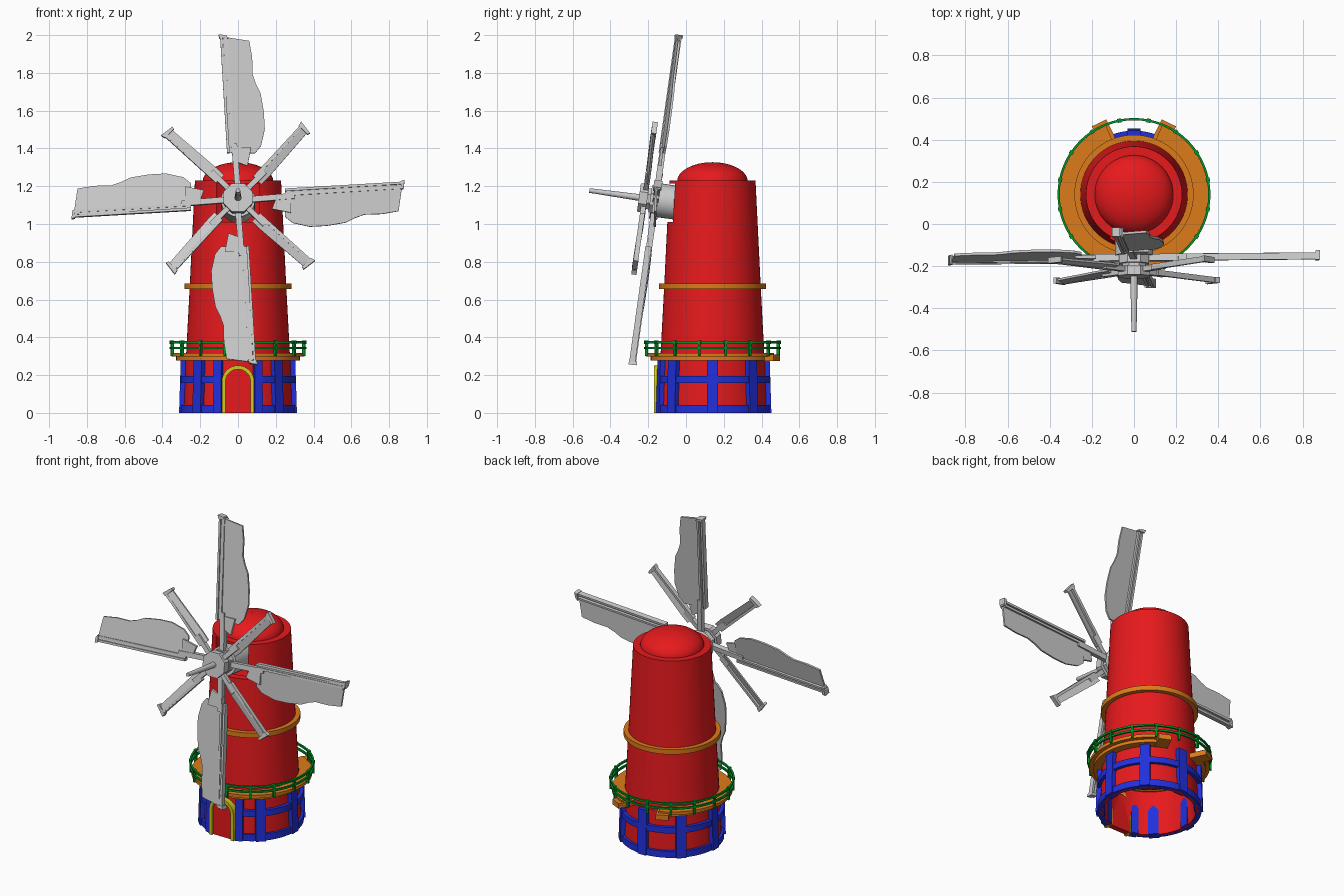
import bpy, bmesh
from math import sin, cos, pi, radians
from mathutils import Matrix

if "Cube" in bpy.data.objects:
    bpy.data.objects.remove(bpy.data.objects["Cube"])

CY = 0.14  # tower axis y


def mat(name, c):
    m = bpy.data.materials.new(name)
    m.diffuse_color = (*c, 1)
    m.use_nodes = True
    m.node_tree.nodes["Principled BSDF"].inputs["Base Color"].default_value = m.diffuse_color
    return m


RED = mat("red", (0.8, 0.01, 0.012))
BLUE = mat("blue", (0.015, 0.03, 0.72))
ORANGE = mat("orange", (0.72, 0.2, 0.01))
GREEN = mat("green", (0.0, 0.3, 0.02))
YELLOW = mat("yellow", (0.65, 0.6, 0.01))


def finish(name, bm, m, smooth=False):
    bmesh.ops.recalc_face_normals(bm, faces=bm.faces)
    me = bpy.data.meshes.new(name)
    bm.to_mesh(me)
    bm.free()
    ob = bpy.data.objects.new(name, me)
    bpy.context.collection.objects.link(ob)
    if m:
        me.materials.append(m)
    if smooth:
        bpy.ops.object.select_all(action='DESELECT')
        ob.select_set(True)
        bpy.context.view_layer.objects.active = ob
        bpy.ops.object.shade_smooth_by_angle(angle=radians(35))
    return ob


def sweep(name, prof, m, a0=0, a1=360, n=64, mtx=None):
    """Sweep a closed (r, z) profile around the tower axis."""
    bm = bmesh.new()
    full = a1 - a0 >= 360
    rings = []
    for i in range(n if full else n + 1):
        a = radians(a0 + (a1 - a0) * i / n)
        rings.append([bm.verts.new((r * cos(a), r * sin(a), z)) for r, z in prof])
    k = len(prof)
    for i in range(n):
        A, B = rings[i], rings[(i + 1) % len(rings)]
        for j in range(k):
            bm.faces.new((A[j], A[(j + 1) % k], B[(j + 1) % k], B[j]))
    if not full:
        bm.faces.new(rings[0])
        bm.faces.new(rings[-1])
    bm.transform(mtx or Matrix.Translation((0, CY, 0)))
    return finish(name, bm, m, True)


def ring(name, r0, r1, z0, z1, m, **kw):
    return sweep(name, [(r0, z0), (r1, z0), (r1, z1), (r0, z1)], m, **kw)


def prism(name, pts, y0, y1, m=None, mtx=None, skew=0):
    """Extrude an (x, z) outline from y0 to y1."""
    bm = bmesh.new()
    A = [bm.verts.new((x, y0 + skew * z, z)) for x, z in pts]
    B = [bm.verts.new((x, y1 + skew * z, z)) for x, z in pts]
    bm.faces.new(A)
    bm.faces.new(B)
    k = len(pts)
    for i in range(k):
        bm.faces.new((A[i], A[(i + 1) % k], B[(i + 1) % k], B[i]))
    if mtx:
        bm.transform(mtx)
    return finish(name, bm, m)


def rect(x0, x1, z0, z1):
    return [(x0, z0), (x1, z0), (x1, z1), (x0, z1)]


def around(deg):
    """Local -y points outward at the given angle on the tower."""
    return Matrix.Translation((0, CY, 0)) @ Matrix.Rotation(radians(deg + 90), 4, 'Z')


# Base wall and its timber frame
sweep("base_wall", [(0.27, 0), (0.288, 0), (0.278, 0.285), (0.255, 0.285)], RED)
for deg in (0, 45, 90, 135, 180, 225, 315, 249, 291):
    bm = bmesh.new()
    h = 0.03 if deg not in (249, 291) else 0.022
    vs = [bm.verts.new((x, -y, z)) for z, r in ((0, 0.312), (0.285, 0.303))
          for x, y in ((-h, r), (h, r), (h, 0.26), (-h, 0.26))]
    for f in ((0, 1, 2, 3), (4, 5, 6, 7), (0, 1, 5, 4), (1, 2, 6, 5), (2, 3, 7, 6), (3, 0, 4, 7)):
        bm.faces.new([vs[i] for i in f])
    bm.transform(around(deg))
    finish("base_timber", bm, BLUE)
for z0, z1 in ((0, 0.042), (0.157, 0.195)):
    ring("base_rail", 0.27, 0.303, z0, z1, BLUE, a0=-73, a1=253, n=58)


# Arched door with frame
def arch(r, zc=0.165):
    return [(-r, 0)] + [(-r * cos(pi * i / 16), zc + r * sin(pi * i / 16)) for i in range(17)] + [(r, 0)]


prism("door", arch(0.07), -0.155, -0.12, RED)
prism("door_frame", arch(0.086) + arch(0.066)[::-1], -0.17, -0.115, YELLOW)

# Tower body with a notch for the shaft
tower = sweep("tower", [(0.235, 0.285), (0.276, 0.285), (0.256, 0.66), (0.228, 1.23), (0.18, 1.23)], RED)
cutter = prism("notch_cutter", rect(-0.115, 0.115, 1.01, 1.215), -0.3, 0.05)
mod = tower.modifiers.new("notch", 'BOOLEAN')
mod.operation = 'DIFFERENCE'
mod.solver = 'EXACT'
mod.object = cutter
bpy.ops.object.select_all(action='DESELECT')
tower.select_set(True)
bpy.context.view_layer.objects.active = tower
bpy.ops.object.modifier_apply(modifier="notch")
bpy.data.objects.remove(cutter)
ring("upper_floor", 0.001, 0.21, 0.985, 1.005, RED)
dome = [(0.001, 1.215)] + [(max(0.001, 0.187 * cos(pi / 2 * i / 12)), 1.225 + 0.102 * sin(pi / 2 * i / 12)) for i in range(13)]
sweep("dome", dome, RED)
ring("tower_band", 0.245, 0.283, 0.655, 0.686, ORANGE)

# Gallery deck, open at the back, with end blocks
ring("deck", 0.245, 0.352, 0.298, 0.318, ORANGE, a0=112, a1=428, n=60)
ring("deck_beam", 0.245, 0.327, 0.278, 0.3, ORANGE, a0=112, a1=428, n=60)
for deg in (64, 116):
    prism("deck_end_block", rect(-0.038, 0.038, 0.275, 0.308), -0.378, -0.27, ORANGE, around(deg))

# Gallery railing
for z in (0.343, 0.374):
    ring("hand_rail", 0.352, 0.363, z - 0.006, z + 0.006, GREEN)
for i in range(16):
    a = 11.25 + 22.5 * i
    prism("rail_post", rect(-0.006, 0.006, 0.3, 0.382), -0.364, -0.348, GREEN, around(a))
    prism("post_cap", rect(-0.009, 0.009, 0.366, 0.382), -0.367, -0.348, GREEN, around(a))

# Rotor: axis tilted 8 degrees upward to the front
ROT = Matrix.Translation((0, -0.16, 1.128)) @ Matrix.Rotation(radians(-8), 4, 'X')
AXIS = ROT @ Matrix.Rotation(radians(90), 4, 'X')  # local z = forward
ring("shaft_drum", 0.001, 0.09, -0.25, -0.01, None, n=32, mtx=AXIS)
for nm, r, z0, z1 in (("hub", 0.06, -0.02, 0.08), ("hub_back", 0.078, -0.02, 0.03), ("hub_front", 0.082, 0.045, 0.09)):
    ring(nm, 0.001, r, z0, z1, None, n=8, mtx=AXIS @ Matrix.Rotation(pi / 8, 4, 'Z'))
sweep("spindle", [(0.001, 0.08), (0.018, 0.08), (0.012, 0.355), (0.001, 0.355)], None, n=12, mtx=AXIS)

cloth = [(0.25, 0.05), (0.25, -0.09), (0.29, -0.122), (0.38, -0.142), (0.47, -0.137), (0.57, -0.12),
         (0.62, -0.095), (0.67, -0.078), (0.76, -0.075), (0.85, -0.06), (0.87, 0.08)]
for k in range(4):
    # Long sails
    M = ROT @ Matrix.Rotation(-k * pi / 2, 4, 'Y')
    prism("sail_spoke", [(0.05, -0.016), (0.3, 0.005), (0.3, 0.035), (0.05, 0.016)], -0.016, 0.016, None, M)
    prism("sail_root", [(0.18, -0.05), (0.28, -0.07), (0.28, 0.03), (0.21, 0.03)], -0.012, 0.004, None, M)
    prism("sail_cloth", cloth, -0.006, 0.006, None, M, skew=-0.1)
    for v, y0, y1 in ((0.052, -0.02, 0.012), (0.028, -0.016, 0.016)):
        prism("sail_bar", [(0.25, v - 0.008), (0.875, v + 0.03), (0.875, v + 0.043), (0.25, v + 0.006)], y0, y1, None, M)
    prism("sail_tip", [(0.862, 0.05), (0.878, 0.07), (0.882, 0.104), (0.862, 0.098)], -0.022, 0.022, None, M)
    # Short sails on the diagonals, set forward
    S = ROT @ Matrix.Translation((0, -0.06, 0)) @ Matrix.Rotation(-pi / 4 - k * pi / 2, 4, 'Y')
    prism("short_spoke", rect(0.05, 0.2, -0.014, 0.014), -0.013, 0.013, None, S)
    prism("short_board", [(0.14, -0.035), (0.19, -0.035), (0.5, -0.012), (0.5, 0.035), (0.14, 0.022)], -0.005, 0.005, None, S, skew=-0.3)
    prism("short_bar", [(0.14, 0.008), (0.51, 0.026), (0.51, 0.042), (0.14, 0.026)], -0.013, 0.013, None, S)
    prism("short_tip", [(0.5, -0.02), (0.515, -0.024), (0.525, 0.052), (0.5, 0.046)], -0.014, 0.014, None, S)
